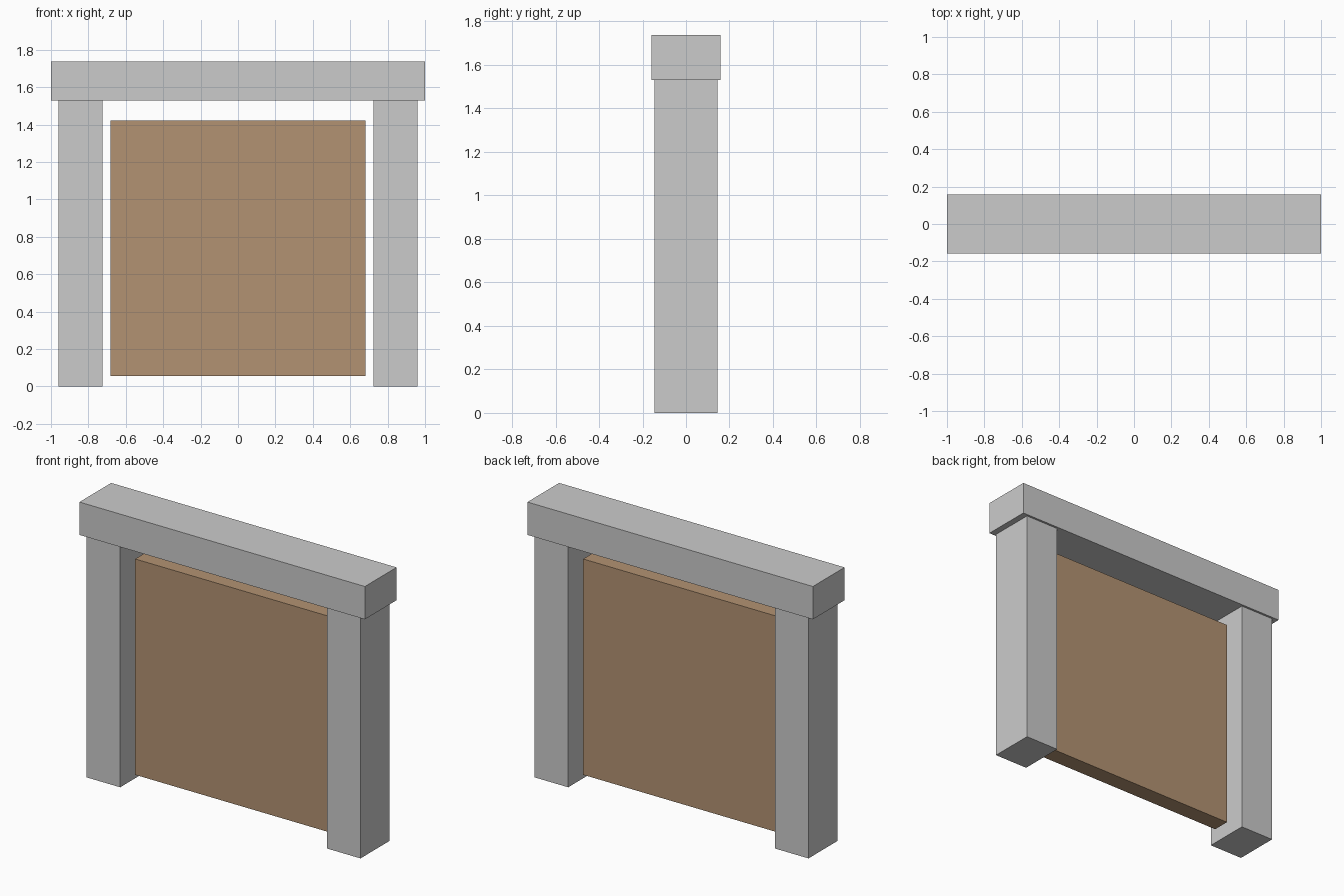
import bpy

# Remove the default cube only
cube = bpy.data.objects.get("Cube")
if cube:
    bpy.data.objects.remove(cube, do_unlink=True)


def box(name, size, base, material=None):
    """Box of the given size, standing on the point base."""
    x, y, z = base
    bpy.ops.mesh.primitive_cube_add(size=1, location=(x, y, z + size[2] / 2))
    obj = bpy.context.object
    obj.name = obj.data.name = name
    obj.scale = size
    bpy.ops.object.transform_apply(location=False, rotation=False, scale=True)
    if material:
        obj.data.materials.append(material)
    return obj


# Brown wood for the door panel
wood = bpy.data.materials.new("brown_wood")
wood.use_nodes = True
brown = (0.45, 0.29, 0.17, 1)
wood.diffuse_color = brown
wood.node_tree.nodes["Principled BSDF"].inputs["Base Color"].default_value = brown

post_height = 1.53

# Side posts
for side, sign in (("left", 1), ("right", -1)):
    box(side + "_post", (0.236, 0.29, post_height), (sign * 0.842, 0, 0))

# Lintel across the posts
box("lintel", (2, 0.317, 0.208), (0, 0, post_height))

# Door panel hanging clear of the frame
box("door_panel", (1.364, 0.11, 1.367), (0, 0, 0.056), wood)
